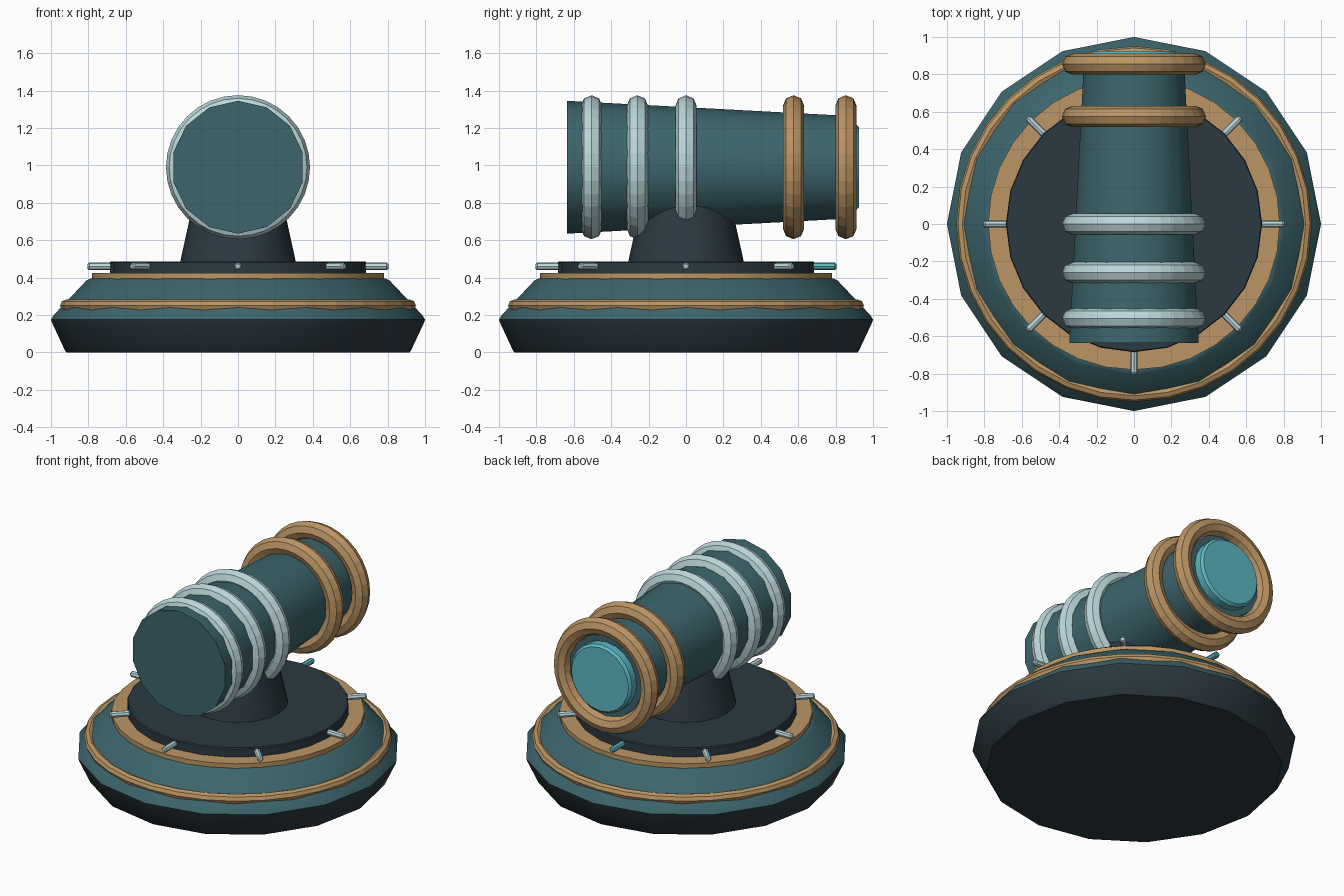
import bpy, bmesh, math

if "Cube" in bpy.data.objects:
    bpy.data.objects.remove(bpy.data.objects["Cube"])


def material(name, rgb):
    m = bpy.data.materials.new(name)
    m.diffuse_color = (*rgb, 1)
    m.use_nodes = True
    m.node_tree.nodes["Principled BSDF"].inputs["Base Color"].default_value = m.diffuse_color
    return m


TEAL = material("teal", (0.045, 0.130, 0.150))
DARK = material("charcoal", (0.025, 0.041, 0.053))
GOLD = material("bronze", (0.500, 0.300, 0.127))
SILVER = material("pale steel", (0.500, 0.680, 0.710))
CYAN = material("cyan glow", (0.110, 0.480, 0.540))


def lathe(name, profile, sides, mat, loc=(0, 0, 0), along_y=False, smooth=True, closed=False):
    """Revolve (radius, height) points about z, or about y with the first vertex up."""
    bm = bmesh.new()
    rings = []
    for r, h in profile:
        ring = []
        for i in range(sides):
            a = 2 * math.pi * i / sides
            c, s = r * math.cos(a), r * math.sin(a)
            ring.append(bm.verts.new((s, h, c) if along_y else (c, s, h)))
        rings.append(ring)
    pairs = list(zip(rings, rings[1:]))
    if closed:
        pairs.append((rings[-1], rings[0]))
    else:
        bm.faces.new(rings[0])
        bm.faces.new(rings[-1])
    for a, b in pairs:
        for i in range(sides):
            j = (i + 1) % sides
            bm.faces.new((a[i], a[j], b[j], b[i]))
    bmesh.ops.recalc_face_normals(bm, faces=bm.faces)
    mesh = bpy.data.meshes.new(name)
    bm.to_mesh(mesh)
    bm.free()
    mesh.materials.append(mat)
    ob = bpy.data.objects.new(name, mesh)
    ob.location = loc
    bpy.context.collection.objects.link(ob)
    if smooth:
        bpy.context.view_layer.objects.active = ob
        ob.select_set(True)
        bpy.ops.object.shade_smooth_by_angle(angle=math.radians(30))
        ob.select_set(False)
    return ob


def torus(name, major, minor, sides, mat, loc, along_y=False):
    section = [(major + minor * math.cos(k * math.pi / 4), minor * math.sin(k * math.pi / 4))
               for k in range(8)]
    return lathe(name, section, sides, mat, loc, along_y, smooth=False, closed=True)


# Stepped round base
lathe("base_foot", [(0.915, 0), (0.925, 0.01), (0.995, 0.16), (1.0, 0.175)], 16, DARK)
lathe("base_slope", [(1.0, 0.175), (0.985, 0.20), (0.81, 0.385), (0.79, 0.395)], 16, TEAL)
torus("base_band", 0.918, 0.033, 32, GOLD, (0, 0, 0.25))
lathe("bronze_plate", [(0.78, 0.39), (0.78, 0.425)], 32, GOLD)
lathe("turntable", [(0.685, 0.425), (0.685, 0.48), (0.68, 0.487)], 24, DARK)

# Radial pins around the turntable, the rear one glowing
for i in range(8):
    a = i * math.pi / 4
    pin = lathe("pin_%d" % i, [(0.012, 0.64), (0.02, 0.65), (0.02, 0.795), (0.012, 0.805)],
                8, CYAN if i == 0 else SILVER, (0, 0, 0.46), along_y=True)
    pin.rotation_euler.z = a

# Pedestal
lathe("pedestal", [(0.31, 0.48), (0.24, 0.80)], 24, DARK)

# Tapered barrel and lens
AXIS = 0.99
lathe("barrel", [(0.355, -0.635), (0.275, 0.86)], 14, TEAL, (0, 0, AXIS), along_y=True)
lathe("lens", [(0.23, 0.85), (0.23, 0.91), (0.215, 0.925)], 20, CYAN, (0, 0, AXIS), along_y=True)

# Barrel rings
for i, y in enumerate((-0.505, -0.26, 0.0)):
    torus("steel_ring_%d" % i, 0.328, 0.057, 32, SILVER, (0, y, AXIS), along_y=True)
for i, y in enumerate((0.575, 0.855)):
    torus("bronze_ring_%d" % i, 0.328, 0.057, 32, GOLD, (0, y, AXIS), along_y=True)
